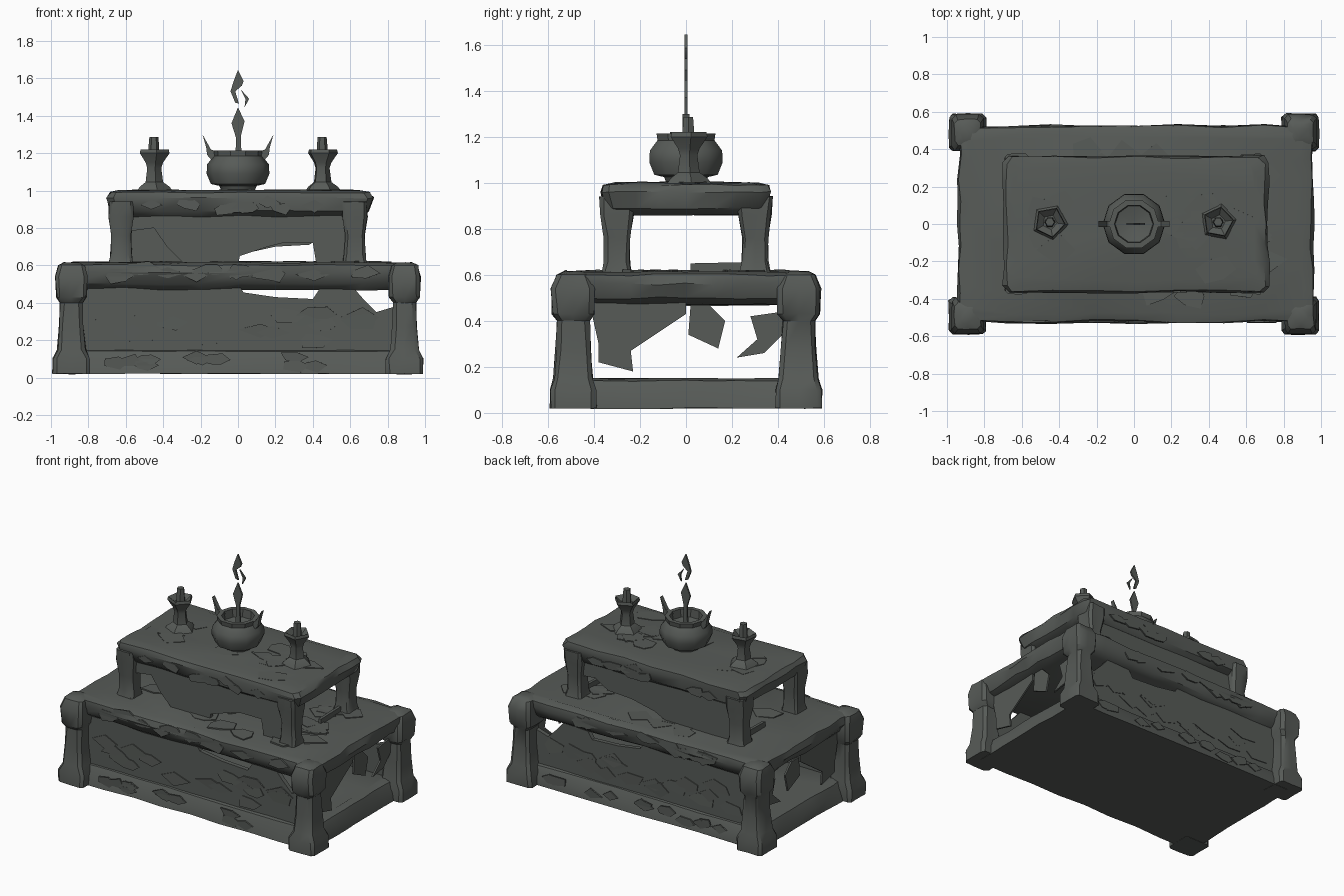
import bpy, bmesh, math, random
from mathutils import Vector, Matrix

random.seed(7)
cube = bpy.data.objects.get("Cube")
if cube:
    bpy.data.objects.remove(cube, do_unlink=True)

COLOUR = (0.095, 0.104, 0.096, 1)
stone = bpy.data.materials.new("dark grey stone")
stone.use_nodes = True
stone.diffuse_color = COLOUR
bsdf = stone.node_tree.nodes["Principled BSDF"]
bsdf.inputs["Base Color"].default_value = COLOUR
bsdf.inputs["Roughness"].default_value = 0.9
made = []


def finish(name, bm):
    bmesh.ops.recalc_face_normals(bm, faces=bm.faces)
    mesh = bpy.data.meshes.new(name)
    bm.to_mesh(mesh)
    bm.free()
    obj = bpy.data.objects.new(name, mesh)
    bpy.context.collection.objects.link(obj)
    mesh.materials.append(stone)
    made.append(obj)
    return obj


def skin(name, rings):
    """Join closed rings of points and cap both ends."""
    bm = bmesh.new()
    loops = [[bm.verts.new(p) for p in ring] for ring in rings]
    for a, b in zip(loops, loops[1:]):
        n = len(a)
        for i in range(n):
            bm.faces.new((a[i], a[(i + 1) % n], b[(i + 1) % n], b[i]))
    bm.faces.new(loops[0])
    bm.faces.new(loops[-1])
    return finish(name, bm)


def block(name, centre, profile, seg=1, rough=0.0, cut=0.03):
    """Rectangular stone with chamfered corners; profile rows are z, half x, half y."""
    rings = []
    for z, hx, hy in profile:
        corners = [(hx - cut, -hy), (hx, -hy + cut), (hx, hy - cut), (hx - cut, hy),
                   (-hx + cut, hy), (-hx, hy - cut), (-hx, -hy + cut), (-hx + cut, -hy)]
        ring = []
        for i, a in enumerate(corners):
            b = corners[(i + 1) % 8]
            steps = seg if i % 2 else 1
            for s in range(steps):
                t = s / steps
                ring.append((centre[0] + a[0] + (b[0] - a[0]) * t + random.uniform(-rough, rough),
                             centre[1] + a[1] + (b[1] - a[1]) * t + random.uniform(-rough, rough),
                             z + random.uniform(-rough, rough) * 0.5))
        rings.append(ring)
    return skin(name, rings)


def lathe(name, centre, profile, sides, turn=0.0):
    rings = []
    for r, z in profile:
        rings.append([(centre[0] + r * math.cos(turn + math.tau * i / sides),
                       centre[1] + r * math.sin(turn + math.tau * i / sides), z)
                      for i in range(sides)])
    return skin(name, rings)


def plate(name, outline, depth, thick, along_x=False):
    """Upright slab cut to an outline; it faces y, or x when along_x is set."""
    rings = []
    for d in (depth - thick / 2, depth + thick / 2):
        rings.append([(d, u, z) if along_x else (u, d, z) for u, z in outline])
    return skin(name, rings)


def chips(name, count, x_half, low, high, level, axis, size):
    """Irregular cracked stone flakes lying on a face normal to the axis."""
    bm = bmesh.new()
    for _ in range(count):
        u, v = random.uniform(-x_half, x_half), random.uniform(low, high)
        tilt = Matrix.Rotation(random.uniform(-0.04, 0.04), 3, 'X')
        rings = []
        n = random.randint(4, 6)
        radii = [size * random.uniform(0.6, 1.2) for _ in range(n)]
        for h in (-0.006, 0.004):
            ring = []
            for i, r in enumerate(radii):
                a = math.tau * i / n
                p = tilt @ Vector((1.3 * r * math.cos(a), r * math.sin(a), h))
                if axis == 'Z':
                    q = (u + p.x, v + p.y, level + p.z)
                else:
                    q = (u + p.x, level + p.z, v + 0.6 * p.y)
                ring.append(bm.verts.new(q))
            rings.append(ring)
        for i in range(n):
            j = (i + 1) % n
            bm.faces.new((rings[0][i], rings[0][j], rings[1][j], rings[1][i]))
        bm.faces.new(rings[0])
        bm.faces.new(rings[1])
    return finish(name, bm)


# Lower tier: floor, slab and four corner posts
block("floor_slab", (0, 0), [(0.02, 0.93, 0.52), (0.08, 0.92, 0.51), (0.14, 0.89, 0.48),
                             (0.15, 0.85, 0.45)], 8, 0.006)
block("lower_slab", (0.01, 0), [(0.47, 0.86, 0.46), (0.5, 0.92, 0.5), (0.56, 0.95, 0.525),
                                (0.6, 0.94, 0.52), (0.615, 0.89, 0.48)], 8, 0.01)
for side, sx in (("right", -1), ("left", 1)):
    for end, sy in (("front", -1), ("back", 1)):
        block(f"{end}_{side}_post", (sx * 0.89, sy * 0.49),
              [(0.02, 0.1, 0.1), (0.1, 0.1, 0.1), (0.15, 0.075, 0.085), (0.28, 0.065, 0.075),
               (0.4, 0.06, 0.07), (0.43, 0.08, 0.09), (0.54, 0.085, 0.095),
               (0.6, 0.07, 0.07), (0.615, 0.04, 0.04)], 2, 0.004, 0.02)
        block(f"upper_{end}_{side}_post", (sx * 0.625, sy * 0.3),
              [(0.61, 0.065, 0.065), (0.66, 0.055, 0.055), (0.76, 0.052, 0.055),
               (0.86, 0.065, 0.07), (0.94, 0.065, 0.075)], 2, 0.004, 0.015)

# Broken long walls of both tiers
lower_wall = [(-0.84, 0.1), (0.84, 0.1), (0.84, 0.38), (0.74, 0.35), (0.67, 0.42), (0.6, 0.5),
              (0.44, 0.48), (0.4, 0.42), (0.2, 0.43), (0.03, 0.455), (0, 0.5), (-0.84, 0.5)]
plate("lower_front_wall", lower_wall, -0.45, 0.03)
plate("lower_back_wall", lower_wall, 0.45, 0.03)
upper_front = [(-0.6, 0.88), (-0.6, 0.78), (-0.45, 0.8), (-0.38, 0.7), (-0.28, 0.6), (0, 0.6),
               (0.01, 0.65), (0.16, 0.7), (0.24, 0.72), (0.4, 0.72), (0.42, 0.6),
               (0.6, 0.6), (0.6, 0.88)]
upper_back = [(-0.6, 0.88), (-0.6, 0.6), (-0.1, 0.6), (0.02, 0.66), (0.2, 0.7), (0.38, 0.71),
              (0.48, 0.77), (0.6, 0.76), (0.6, 0.88)]
plate("upper_front_wall", upper_front, -0.3, 0.03)
plate("upper_back_wall", upper_back, 0.3, 0.03)

# Hanging shards left from the short walls
shards = [[(-0.42, 0.48), (-0.38, 0.3), (-0.38, 0.22), (-0.23, 0.18), (-0.24, 0.27), (-0.12, 0.35),
           (0.0, 0.43), (0.0, 0.48)],
          [(0.02, 0.47), (0.01, 0.34), (0.14, 0.28), (0.17, 0.4), (0.1, 0.47)],
          [(0.42, 0.44), (0.28, 0.42), (0.31, 0.32), (0.22, 0.24), (0.34, 0.26), (0.42, 0.34)]]
for side, x in (("left", 0.88), ("right", -0.88)):
    for i, outline in enumerate(shards):
        plate(f"{side}_wall_shard_{i + 1}", outline, x, 0.012, True)
    plate(f"{side}_upper_sill", [(0.02, 0.6), (0.25, 0.6), (0.25, 0.655), (0.02, 0.65)],
          x * 0.7, 0.02, True)

# Upper slab
block("upper_slab", (0.01, 0), [(0.86, 0.64, 0.31), (0.89, 0.69, 0.35), (0.96, 0.71, 0.365),
                                (0.99, 0.69, 0.355), (1.0, 0.64, 0.31)], 6, 0.008)

# Cracked flakes on the tops and walls
chips("lower_top_flakes", 26, 0.8, -0.4, 0.4, 0.617, 'Z', 0.08)
chips("upper_top_flakes", 14, 0.55, -0.25, 0.25, 1.0, 'Z', 0.08)
for end, s in (("front", -1), ("back", 1)):
    chips(f"lower_{end}_flakes", 16, 0.7, 0.2, 0.35, s * 0.466, 'Y', 0.08)
    chips(f"{end}_edge_flakes", 12, 0.75, 0.54, 0.58, s * 0.522, 'Y', 0.07)
    chips(f"{end}_floor_flakes", 12, 0.7, 0.06, 0.11, s * 0.515, 'Y', 0.06)
    chips(f"upper_{end}_flakes", 8, 0.5, 0.9, 0.95, s * 0.36, 'Y', 0.06)

# Offering bowl with two horns
lathe("bowl", (0, 0), [(0.09, 1.0), (0.1, 1.025), (0.145, 1.035), (0.168, 1.09), (0.165, 1.14),
                       (0.13, 1.185), (0.135, 1.215), (0.105, 1.215), (0.1, 1.16), (0.02, 1.14)], 10)
horn = [(0.1, 1.2), (0.13, 1.15), (0.165, 1.19), (0.17, 1.23), (0.19, 1.3), (0.145, 1.22)]
for side, s in (("left", 1), ("right", -1)):
    plate(f"{side}_bowl_horn", [(s * x, z) for x, z in horn], 0, 0.03)

# Flame and smoke wisps
wisps = {"flame": [(0, 1.445), (0.035, 1.37), (0.015, 1.29), (0.02, 1.16), (-0.015, 1.16),
                   (-0.01, 1.28), (-0.035, 1.36)],
         "smoke_curl": [(0, 1.645), (0.03, 1.585), (0.02, 1.56), (-0.015, 1.53), (0.005, 1.465),
                        (-0.015, 1.47), (-0.04, 1.53), (-0.025, 1.58)],
         "smoke_tip": [(0.015, 1.54), (0.06, 1.49), (0.035, 1.445), (0.04, 1.49)]}
for name, outline in wisps.items():
    plate(name, outline, 0, 0.012)

# Candlesticks
for side, x in (("left", 0.45), ("right", -0.45)):
    lathe(f"{side}_candlestick", (x, 0.01),
          [(0.1, 1.0), (0.085, 1.02), (0.05, 1.045), (0.04, 1.12), (0.05, 1.15), (0.085, 1.2),
           (0.08, 1.22), (0.04, 1.19)], 5, 0.3 * x)
    lathe(f"{side}_candle", (x, 0.01), [(0.03, 1.17), (0.028, 1.24), (0.024, 1.285)], 6)

# Smooth the rounded stone and keep the hard edges
bpy.ops.object.select_all(action='DESELECT')
for obj in made:
    obj.select_set(True)
bpy.context.view_layer.objects.active = made[0]
bpy.ops.object.shade_smooth_by_angle(angle=math.radians(35))
